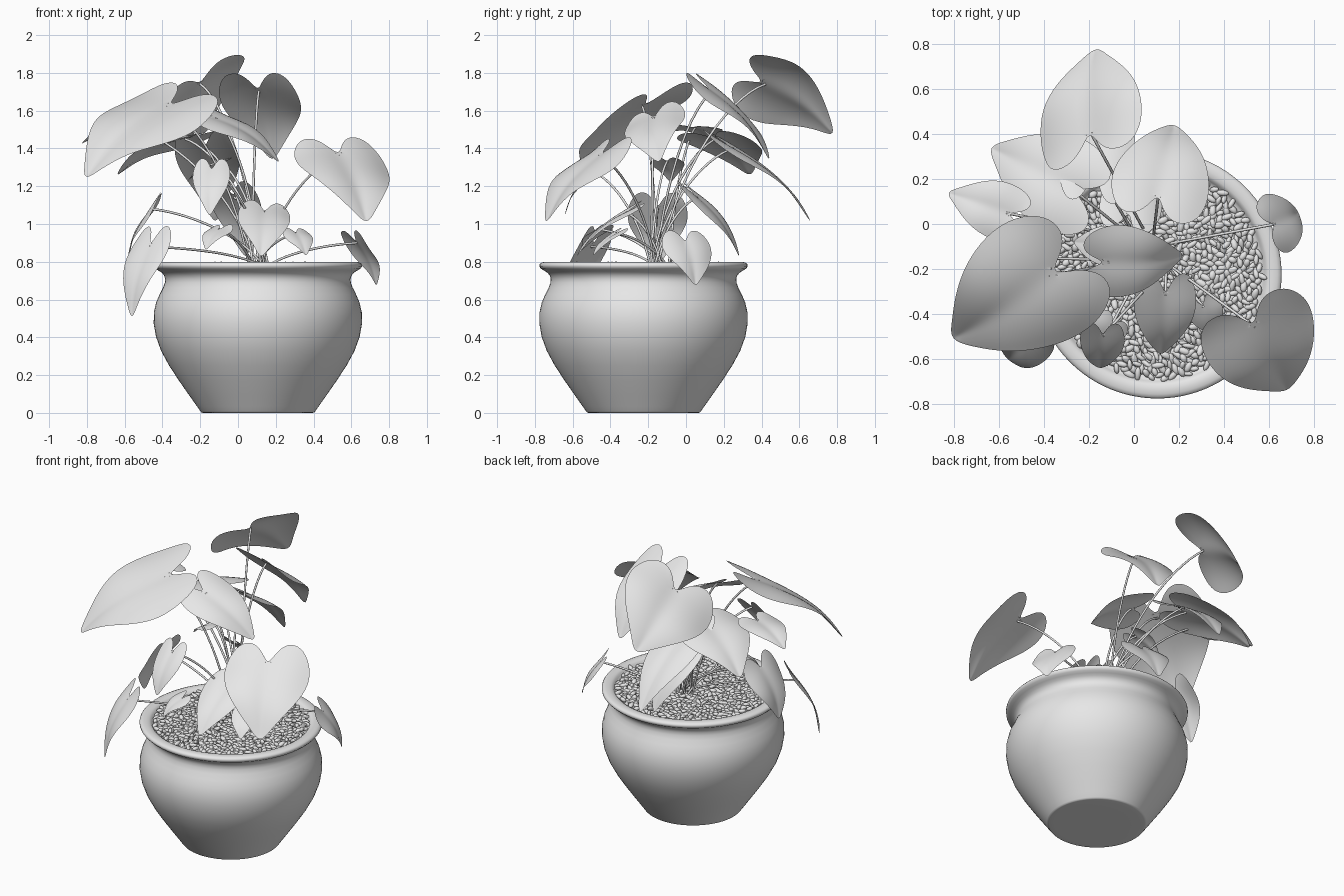
import bpy, bmesh, math, random
from mathutils import Vector, Matrix

random.seed(4)
cube = bpy.data.objects.get("Cube")
if cube:
    bpy.data.objects.remove(cube, do_unlink=True)

POT = Vector((0.105, -0.225, 0))
CROWN = Vector((0.11, -0.14, 0.76))

grey = bpy.data.materials.new("plain grey")
grey.use_nodes = True
grey.diffuse_color = (0.8, 0.8, 0.8, 1)
grey.node_tree.nodes["Principled BSDF"].inputs["Base Color"].default_value = (0.8, 0.8, 0.8, 1)


def add_object(name, data):
    data.materials.append(grey)
    ob = bpy.data.objects.new(name, data)
    bpy.context.collection.objects.link(ob)
    return ob


def mesh_object(name, bm, subdivide=0):
    mesh = bpy.data.meshes.new(name)
    for face in bm.faces:
        face.smooth = True
    bm.to_mesh(mesh)
    bm.free()
    ob = add_object(name, mesh)
    if subdivide:
        mod = ob.modifiers.new("smooth", "SUBSURF")
        mod.levels = mod.render_levels = subdivide
    return ob


# Pot: a revolved profile of radius and height, with the soil closing the mouth
profile = [(0, 0), (0.29, 0), (0.3, 0), (0.305, 0.01), (0.42, 0.17), (0.525, 0.33),
           (0.562, 0.48), (0.545, 0.59), (0.497, 0.67), (0.488, 0.71), (0.505, 0.745),
           (0.55, 0.762), (0.558, 0.785), (0.54, 0.8), (0.49, 0.8), (0.475, 0.78),
           (0.47, 0.75), (0, 0.75)]
bm = bmesh.new()
verts = [bm.verts.new(POT + Vector((r, 0, z))) for r, z in profile]
edges = [bm.edges.new(pair) for pair in zip(verts, verts[1:])]
bmesh.ops.spin(bm, geom=verts + edges, cent=POT, axis=(0, 0, 1), angle=math.tau, steps=48)
bmesh.ops.remove_doubles(bm, verts=bm.verts, dist=0.0005)
bmesh.ops.recalc_face_normals(bm, faces=bm.faces)
mesh_object("pot", bm, 1)

# Gravel: stretched pebbles spread evenly over the soil
bm = bmesh.new()
COUNT = 850
for i in range(COUNT):
    r = 0.465 * math.sqrt((i + 0.5) / COUNT)
    a = i * math.pi * (3 - math.sqrt(5))
    place = POT + Vector((r * math.cos(a), r * math.sin(a), 0.768 + random.uniform(0, 0.016)))
    size = (random.uniform(0.02, 0.034), random.uniform(0.011, 0.016), 0.013)
    matrix = (Matrix.Translation(place) @ Matrix.Rotation(random.uniform(0, math.pi), 4, "Z")
              @ Matrix.Rotation(random.uniform(-0.5, 0.5), 4, "Y") @ Matrix.Diagonal((*size, 1)))
    bmesh.ops.create_icosphere(bm, subdivisions=2, radius=1, matrix=matrix)
mesh_object("gravel", bm)

# Half outline of a heart-shaped blade: (along midrib, out to the side)
HEART = [(0, 0), (-0.2, 0.16), (-0.33, 0.42), (-0.29, 0.75), (-0.08, 0.97), (0.17, 1.02),
         (0.42, 0.86), (0.65, 0.56), (0.86, 0.24), (1.03, 0)]
STEPS = 4


def stem(name, base, axis):
    """Thin stalk arching from the crown to the notch of the blade."""
    curve = bpy.data.curves.new(name, "CURVE")
    curve.dimensions = "3D"
    curve.bevel_depth = 0.0065
    curve.bevel_resolution = 2
    curve.resolution_u = 14
    spline = curve.splines.new("BEZIER")
    spline.bezier_points.add(1)
    start = CROWN + Vector((random.uniform(-0.06, 0.06), random.uniform(-0.05, 0.05), 0))
    reach = base - start
    lean = Vector((reach.x * 0.2, reach.y * 0.2, max(reach.z, 0.15) * 0.6))
    arrive = Vector((reach.x * 0.3, reach.y * 0.3, 0.06 * reach.z))
    for point, co, pull in zip(spline.bezier_points, (start, base), (lean, arrive)):
        point.handle_left_type = point.handle_right_type = "FREE"
        point.co = co
        point.handle_left = co - pull
        point.handle_right = co + pull
    add_object(name, curve)


def leaf(name, base, tip, width, tilt=0):
    """Heart-shaped blade; tilt lifts its right edge, seen along the midrib."""
    base, axis = Vector(base), Vector(tip) - Vector(base)
    length = axis.length
    flat = axis.cross(Vector((0, 0, 1))).normalized()
    up = flat.cross(axis).normalized()
    turn = Matrix.Rotation(-math.radians(tilt), 3, axis)
    if (turn @ flat).dot(up) * tilt < 0:
        turn.transpose()
    flat, up = turn @ flat, turn @ up
    phase = random.uniform(0, 6)
    bm = bmesh.new()
    for side in (-1, 1):
        rows = []
        for t, s in HEART:
            row = []
            for k in range(STEPS + 1):
                f = k / STEPS
                along = max(t, 0) * (1 - f) + t * f
                out = s * f
                lift = 0.09 * length * math.sin(math.pi * min(along, 1))
                lift += width * (0.25 * out - 0.33 * out * out)
                lift += 0.07 * width * out * math.sin(6 * along + phase + side)
                row.append(bm.verts.new(base + axis * along + flat * side * width * out + up * lift))
            rows.append(row)
        for a, b in zip(rows, rows[1:]):
            for k in range(STEPS):
                quad = (a[k], a[k + 1], b[k + 1], b[k])
                bm.faces.new(quad if side < 0 else quad[::-1])
    bmesh.ops.remove_doubles(bm, verts=bm.verts, dist=0.0003)
    bmesh.ops.recalc_face_normals(bm, faces=bm.faces)
    mesh_object(name + "_leaf", bm, 2)
    stem(name + "_stem", base, axis)


# Upper leaves
leaf("top_back", (-0.2, 0.42, 1.74), (-0.17, 0.78, 1.47), 0.29, 40)
leaf("upper_back", (0.11, 0.14, 1.7), (0.18, 0.44, 1.33), 0.22)
leaf("upper_middle", (-0.12, -0.17, 1.56), (0.22, -0.14, 1.32), 0.17, -22)
leaf("large_front_right", (-0.38, -0.23, 1.62), (-0.81, -0.51, 1.23), 0.31, 16)
leaf("back_right", (-0.28, 0.16, 1.45), (-0.64, 0.34, 1.25), 0.22)
leaf("low_back", (-0.17, 0.25, 1.4), (-0.12, 0.66, 1.0), 0.17)
leaf("far_right", (-0.57, 0.05, 1.51), (-0.83, 0.14, 1.42), 0.13)
leaf("large_front_left", (0.54, -0.46, 1.36), (0.68, -0.74, 1.0), 0.26)

# Lower and younger leaves
leaf("middle_right", (-0.1, -0.1, 1.33), (-0.27, -0.08, 1.22), 0.09)
leaf("front_small", (-0.14, -0.5, 1.28), (-0.15, -0.64, 1.04), 0.1)
leaf("front_centre", (0.14, -0.32, 1.06), (0.12, -0.58, 0.82), 0.14, 8)
leaf("front_left_bud", (0.31, -0.37, 0.95), (0.36, -0.49, 0.83), 0.08)
leaf("front_right_bud", (-0.1, -0.45, 0.97), (-0.17, -0.55, 0.86), 0.08)
leaf("rim_left", (0.63, 0, 0.9), (0.73, 0.05, 0.67), 0.14)
leaf("rim_front_right", (-0.47, -0.5, 0.88), (-0.56, -0.6, 0.5), 0.13)
leaf("rim_right", (-0.46, -0.15, 1.08), (-0.58, -0.15, 0.78), 0.16)
leaf("rim_back", (-0.02, 0.06, 1.14), (0.04, 0.28, 0.82), 0.14)
